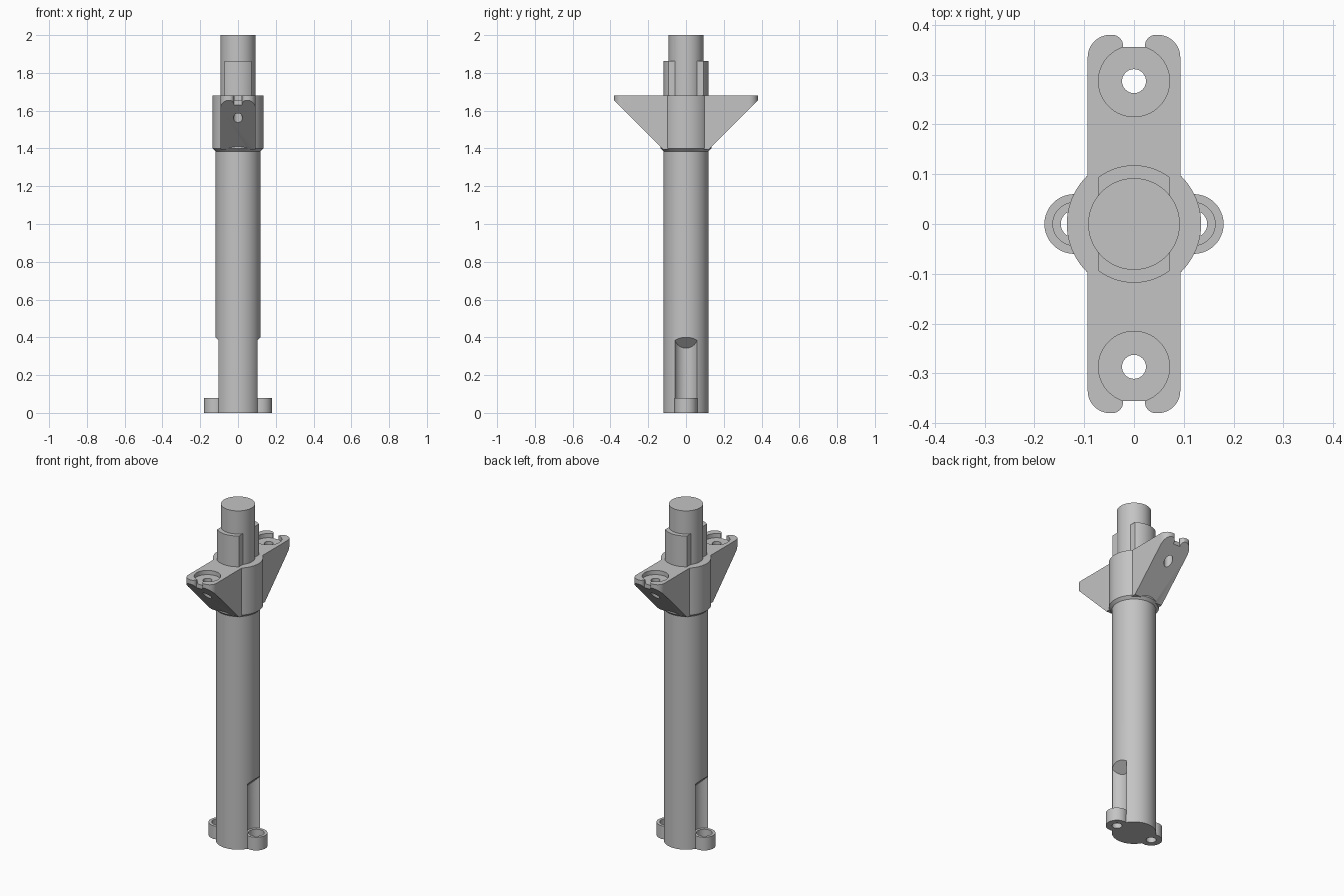
import bpy, bmesh
from math import sin, cos, pi, radians

if "Cube" in bpy.data.objects:
    bpy.data.objects.remove(bpy.data.objects["Cube"], do_unlink=True)

grey = bpy.data.materials.new("plain_grey")
grey.use_nodes = True
COLOUR = (0.55, 0.55, 0.55, 1)
grey.diffuse_color = COLOUR
grey.node_tree.nodes["Principled BSDF"].inputs["Base Color"].default_value = COLOUR


def arc(cx, cy, r, a0=0, a1=360, n=16):
    return [(cx + r * cos(radians(a0 + (a1 - a0) * i / n)),
             cy + r * sin(radians(a0 + (a1 - a0) * i / n))) for i in range(n + 1)]


def circle(cx, cy, r, n=64):
    return arc(cx, cy, r, n=n)[:-1]


def loft(name, rings):
    """Closed solid through rings of equal point count."""
    bm = bmesh.new()
    loops = [[bm.verts.new(p) for p in ring] for ring in rings]
    n = len(loops[0])
    for a, b in zip(loops, loops[1:]):
        for i in range(n):
            j = (i + 1) % n
            bm.faces.new((a[i], a[j], b[j], b[i]))
    bm.faces.new(loops[0][::-1])
    bm.faces.new(loops[-1])
    bmesh.ops.recalc_face_normals(bm, faces=bm.faces)
    mesh = bpy.data.meshes.new(name)
    bm.to_mesh(mesh)
    bm.free()
    mesh.materials.append(grey)
    ob = bpy.data.objects.new(name, mesh)
    bpy.context.collection.objects.link(ob)
    return ob


def prism(name, outline, z0, z1):
    return loft(name, [[(x, y, z) for x, y in outline] for z in (z0, z1)])


def combine(target, tool, operation):
    mod = target.modifiers.new(operation, 'BOOLEAN')
    mod.operation, mod.object, mod.solver = operation, tool, 'EXACT'
    bpy.context.view_layer.update()
    graph = bpy.context.evaluated_depsgraph_get()
    mesh = bpy.data.meshes.new_from_object(target.evaluated_get(graph))
    target.modifiers.clear()
    target.data = mesh
    bpy.data.objects.remove(tool, do_unlink=True)


# Turned post: long body, chamfered collar, narrow upper shaft
profile = [(.119, 0), (.119, 1.385), (.135, 1.4), (.135, 1.68), (.092, 1.68), (.092, 2)]
post = loft("post", [[(x, y, z) for x, y in circle(0, 0, r, 96)] for r, z in profile])

# Side recesses with a sloped ceiling at the foot
for s in (-1, 1):
    ring = circle(.125, 0, .063)
    recess = loft("recess", [[(s * x, y, .05) for x, y in ring],
                             [(s * x, y, .281 + x) for x, y in ring]])
    combine(post, recess, 'DIFFERENCE')

# Foot lugs with counterbored screw holes
for s in (-1, 1):
    combine(post, prism("lug", circle(s * .12, 0, .06), 0, .078), 'UNION')
    combine(post, prism("lug_pocket", circle(s * .12, 0, .043), .03, .1), 'DIFFERENCE')
    combine(post, prism("lug_hole", circle(s * .12, 0, .027), -.1, .1), 'DIFFERENCE')

# Bracket wings: sloped underside trimmed to a plan with rounded, slotted ends
side = [(-.4, 1.68), (.4, 1.68), (.4, 1.675), (.12, 1.395), (-.12, 1.395), (-.4, 1.675)]
wings = loft("bracket_wings", [[(x, y, z) for y, z in side] for x in (-.2, .2)])
quarter = arc(.048, .335, .045, 0, 90) + arc(.044, .358, .022, 90, 180) + [(.022, .356)]
half = quarter + [(-x, y) for x, y in reversed(quarter)]
plan = half + [(-x, -y) for x, y in half]
combine(wings, prism("wing_plan", plan, 1.2, 1.8), 'INTERSECT')
for s in (-1, 1):
    combine(wings, prism("wing_pocket", circle(0, s * .287, .0715), 1.655, 1.8), 'DIFFERENCE')
    combine(wings, prism("wing_hole", circle(0, s * .287, .024), 1.2, 1.8), 'DIFFERENCE')
combine(post, wings, 'UNION')

# Curved key pads on the front and back of the upper shaft
keys = prism("key_pads", circle(0, 0, .118, 96), 1.6, 1.863)
pad_box = [(-.072, -.2), (.072, -.2), (.072, .2), (-.072, .2)]
combine(keys, prism("key_box", pad_box, 1.5, 2), 'INTERSECT')
combine(post, keys, 'UNION')

# Smooth curved walls, crisp edges
bpy.ops.object.select_all(action='DESELECT')
post.select_set(True)
bpy.context.view_layer.objects.active = post
bpy.ops.object.shade_smooth_by_angle(angle=radians(25))
